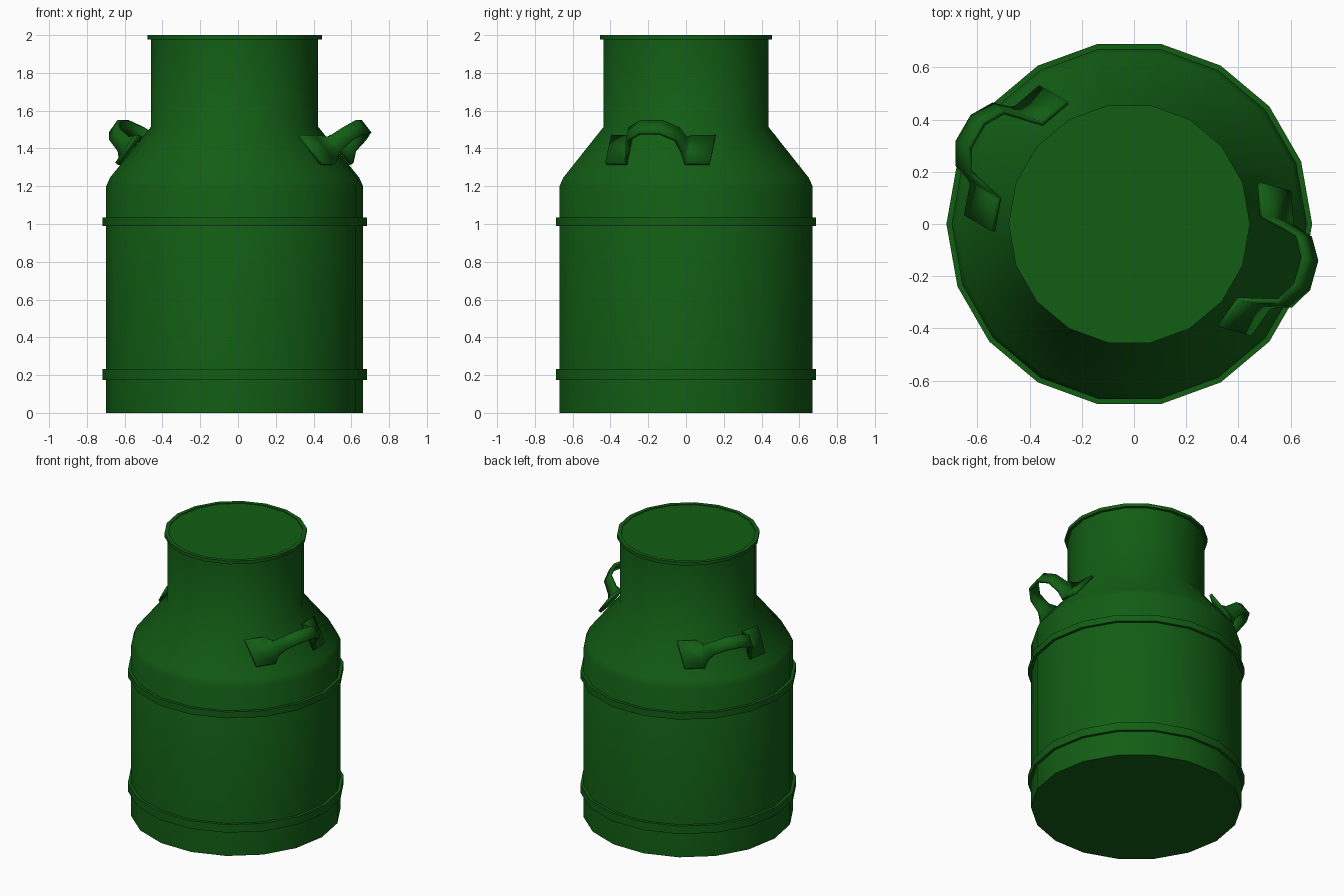
import bpy, bmesh
from math import sin, cos, radians, pi
from mathutils import Vector

if "Cube" in bpy.data.objects:
    bpy.data.objects.remove(bpy.data.objects["Cube"])

CX = -0.018      # can axis, offset by the handles
SIDES = 18

green = bpy.data.materials.new("green_paint")
green.diffuse_color = (0.006, 0.11, 0.007, 1)
green.use_nodes = True
green.node_tree.nodes["Principled BSDF"].inputs["Base Color"].default_value = green.diffuse_color


def finish(name, bm, angle=35):
    bmesh.ops.recalc_face_normals(bm, faces=bm.faces)
    mesh = bpy.data.meshes.new(name)
    bm.to_mesh(mesh)
    bm.free()
    mesh.materials.append(green)
    obj = bpy.data.objects.new(name, mesh)
    bpy.context.collection.objects.link(obj)
    bpy.ops.object.select_all(action='DESELECT')
    obj.select_set(True)
    bpy.context.view_layer.objects.active = obj
    bpy.ops.object.shade_smooth_by_angle(angle=radians(angle))
    return obj


def lathe(name, profile, closed=False):
    """Spin (radius, z) points; open profiles get end caps, closed ones make a ring."""
    bm = bmesh.new()
    rings = [[bm.verts.new((CX + r * cos(2 * pi * i / SIDES), r * sin(2 * pi * i / SIDES), z))
              for i in range(SIDES)] for r, z in profile]
    pairs = list(zip(rings, rings[1:]))
    if closed:
        pairs.append((rings[-1], rings[0]))
    else:
        bm.faces.new(rings[0])
        bm.faces.new(rings[-1])
    for a, b in pairs:
        for i in range(SIDES):
            j = (i + 1) % SIDES
            bm.faces.new((a[i], a[j], b[j], b[i]))
    return finish(name, bm, 45)


def band(name, inner, outer, z0, z1):
    return lathe(name, [(inner, z0), (outer, z0), (outer, z1), (inner, z1)], True)


def handle(name, angle):
    """Arched strap standing square to the shoulder slope, with flared feet."""
    out = Vector((cos(angle), sin(angle), 0))
    tan = Vector((-sin(angle), cos(angle), 0))
    up = Vector((0, 0, 1))
    normal = out * 0.779 + up * 0.627
    slope = out * 0.627 - up * 0.779
    # (tangent offset, radius shift, height off shoulder, half width)
    half = [(0.285, -0.055, 0.012, 0.095), (0.165, -0.012, 0.012, 0.095),
            (0.15, 0, 0.06, 0.05), (0.132, 0, 0.145, 0.042), (0.055, 0, 0.203, 0.042)]
    stations = half + [(-t, r, n, w) for t, r, n, w in reversed(half)]
    bm = bmesh.new()
    rows = []
    for t, r, n, w in stations:
        c = Vector((CX, 0, 1.385)) + out * (0.543 + r) + tan * t + normal * n
        rows.append([bm.verts.new(c + slope * w), bm.verts.new(c - slope * w)])
    for a, b in zip(rows, rows[1:]):
        bm.faces.new((a[0], a[1], b[1], b[0]))
    obj = finish(name, bm, 50)
    mod = obj.modifiers.new("thickness", 'SOLIDIFY')
    mod.thickness = 0.02
    mod.offset = 0
    return obj


# Can body: straight wall, sloped shoulder, neck and flat lid
lathe("can_body", [(0.68, 0), (0.68, 1.2), (0.66, 1.245), (0.4425, 1.515), (0.4425, 1.995)])

# Raised hoops and neck rim
band("lower_hoop", 0.67, 0.70, 0.175, 0.232)
band("upper_hoop", 0.67, 0.70, 0.99, 1.035)
band("neck_rim", 0.435, 0.462, 1.977, 2.0)

# Two carrying handles
handle("right_handle", radians(-15.5))
handle("left_handle", radians(150))
